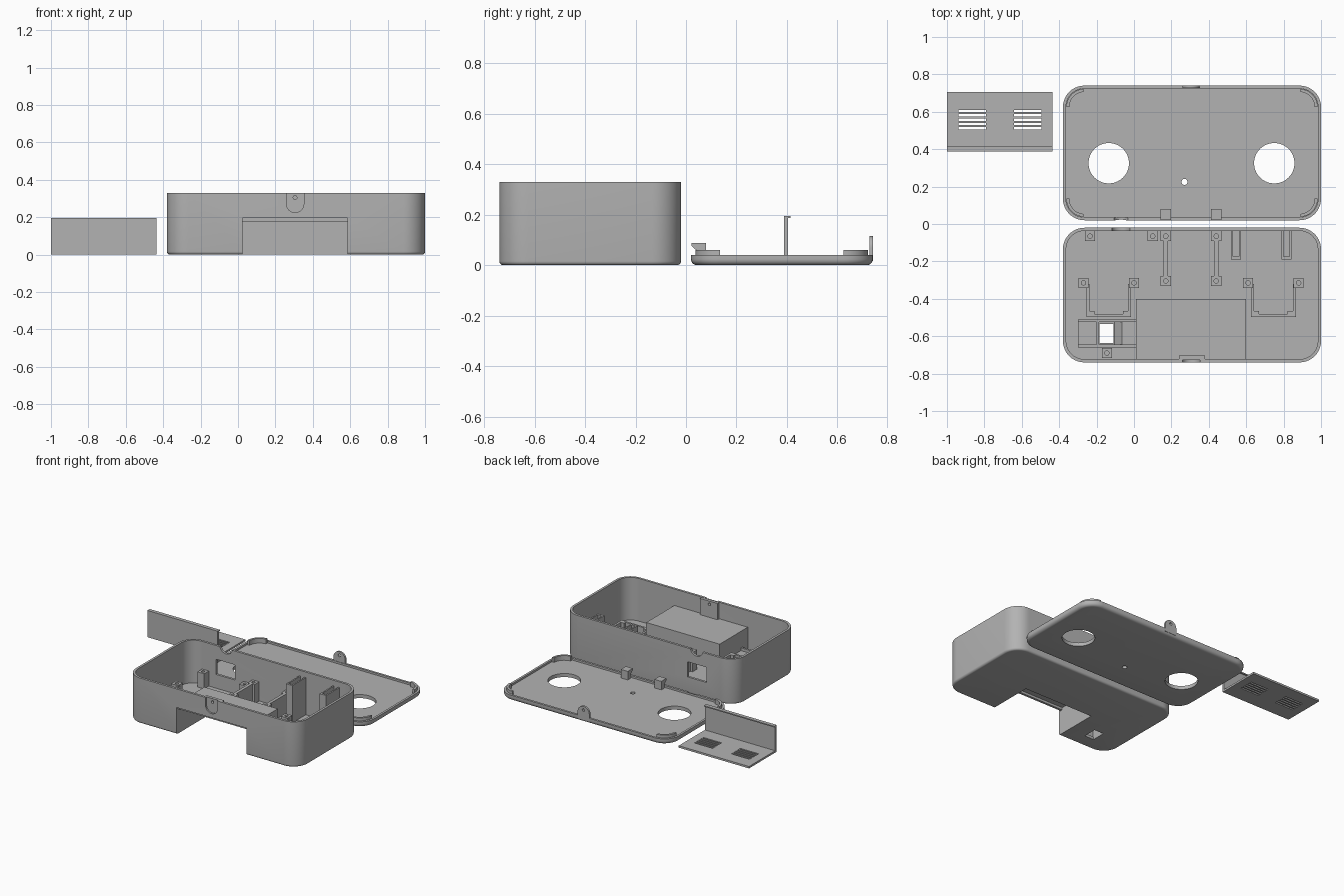
import bpy, bmesh, math
from mathutils import Vector

if "Cube" in bpy.data.objects:
    bpy.data.objects.remove(bpy.data.objects["Cube"], do_unlink=True)

grey = bpy.data.materials.new("light grey plastic")
grey.use_nodes = True
grey.diffuse_color = (0.45, 0.45, 0.45, 1)
grey.node_tree.nodes["Principled BSDF"].inputs["Base Color"].default_value = grey.diffuse_color


def finish(name, bm):
    bmesh.ops.recalc_face_normals(bm, faces=bm.faces)
    mesh = bpy.data.meshes.new(name)
    bm.to_mesh(mesh)
    bm.free()
    mesh.materials.append(grey)
    ob = bpy.data.objects.new(name, mesh)
    bpy.context.collection.objects.link(ob)
    return ob


def add_box(bm, x0, x1, y0, y1, z0, z1):
    vs = bmesh.ops.create_cube(bm, size=1)["verts"]
    for v in vs:
        v.co = Vector(((x0 + x1) / 2 + v.co.x * (x1 - x0),
                       (y0 + y1) / 2 + v.co.y * (y1 - y0),
                       (z0 + z1) / 2 + v.co.z * (z1 - z0)))


def boxes(name, *dims):
    bm = bmesh.new()
    for d in dims:
        add_box(bm, *d)
    return finish(name, bm)


def prism(name, outline, axis, a, b):
    """Extrude a 2D outline along x, y or z from a to b."""
    def place(p, t):
        return {"x": (t, p[0], p[1]), "y": (p[0], t, p[1]), "z": (p[0], p[1], t)}[axis]
    bm = bmesh.new()
    ends = [[bm.verts.new(place(p, t)) for p in outline] for t in (a, b)]
    for e in ends:
        bm.faces.new(e)
    n = len(outline)
    for i in range(n):
        j = (i + 1) % n
        bm.faces.new((ends[0][i], ends[0][j], ends[1][j], ends[1][i]))
    return finish(name, bm)


def arc(cx, cy, r, start, end, n):
    return [(cx + r * math.cos(math.radians(start + (end - start) * i / n)),
             cy + r * math.sin(math.radians(start + (end - start) * i / n))) for i in range(n + 1)]


def rounded(x0, x1, y0, y1, r):
    pts = []
    for cx, cy, a in ((x1 - r, y1 - r, 0), (x0 + r, y1 - r, 90),
                      (x0 + r, y0 + r, 180), (x1 - r, y0 + r, 270)):
        pts += arc(cx, cy, r, a, a + 90, 10)
    return pts


def shell(name, x0, x1, y0, y1, r, profile, closed=False):
    """Sweep an (inset, z) profile around a rounded rectangle."""
    bm = bmesh.new()
    rings = [[bm.verts.new((x, y, z)) for x, y in
              rounded(x0 + i, x1 - i, y0 + i, y1 - i, r - i)] for i, z in profile]
    pairs = list(zip(rings, rings[1:]))
    if closed:
        pairs.append((rings[-1], rings[0]))
    else:
        bm.faces.new(rings[0])
        bm.faces.new(rings[-1])
    for a, b in pairs:
        for i in range(len(a)):
            j = (i + 1) % len(a)
            bm.faces.new((a[i], a[j], b[j], b[i]))
    return finish(name, bm)


def cut(ob, *cutters):
    for c in cutters:
        c.hide_render = True
        m = ob.modifiers.new("cut", "BOOLEAN")
        m.operation, m.solver, m.object = "DIFFERENCE", "EXACT", c
        bpy.context.view_layer.objects.active = ob
        bpy.ops.object.modifier_apply(modifier="cut")
        bpy.data.objects.remove(c, do_unlink=True)


def cylinder(x, v, r, axis, a, b, n=40):
    return prism("cutter", arc(x, v, r, 0, 360 - 360 / n, n - 1), axis, a, b)


def fillet(f):
    return [(f * (1 - math.sin(t)), f * (1 - math.cos(t)))
            for t in (math.pi / 2 * i / 5 for i in range(6))]


# Case body: tray with rounded corners and bottom edge
L, R = -0.38, 1.0
TAB, TAB_R = 0.305, 0.047
body = shell("case_body", L, R, -0.74, -0.02, 0.115,
             fillet(0.016) + [(0, 0.33), (0.017, 0.33), (0.017, 0.02)])
tab_recess = [(TAB + TAB_R, 0.35), (TAB - TAB_R, 0.35)] + arc(TAB, 0.272, TAB_R, 180, 360, 16)
cut(body,
    boxes("cutter", (0.025, 0.585, -0.8, -0.41, -0.1, 0.195)),
    prism("cutter", tab_recess, "y", -0.76, -0.728),
    cylinder(-0.07, 0.34, 0.05, "y", -0.06, 0.0),
    boxes("cutter", (-0.15, 0.0, -0.06, 0.0, 0.12, 0.23)),
    boxes("cutter", (-0.185, -0.11, -0.635, -0.535, -0.1, 0.1)))

# Backing behind the latch recess, with the screw hole through it
backing = boxes("latch_backing", (0.24, 0.38, -0.728, -0.703, 0.205, 0.328))
for part in (backing, body):
    cut(part, cylinder(TAB, 0.305, 0.01, "y", -0.8, -0.69, 16))

# Battery bay: open at the front and below
boxes("battery_bay",
      (0.01, 0.6, -0.724, -0.4, 0.195, 0.21), (0.01, 0.6, -0.415, -0.4, 0.004, 0.2),
      (0.01, 0.025, -0.724, -0.4, 0.004, 0.2), (0.585, 0.6, -0.724, -0.4, 0.004, 0.2),
      (0.025, 0.585, -0.722, -0.705, 0.178, 0.2))


def post(name, x, y, top):
    ob = boxes(name, (x - 0.027, x + 0.027, y - 0.027, y + 0.027, 0.015, top))
    cut(ob, cylinder(x, y, 0.012, "z", top - 0.06, top + 0.05, 16))


# Round-sensor mounts: two posts joined by a U-shaped wall
for side, cx in (("right", -0.135), ("left", 0.745)):
    for s in (-1, 1):
        post(side + "_mount_post", cx + s * 0.135, -0.315, 0.13)
    boxes(side + "_mount_wall",
          *[(cx + s * 0.112 - 0.008, cx + s * 0.112 + 0.008, -0.495, -0.32, 0.015, 0.12) for s in (-1, 1)],
          (cx - 0.12, cx + 0.12, -0.497, -0.482, 0.015, 0.12),
          *[(cx + s * 0.095 - 0.018, cx + s * 0.095 + 0.018, -0.49, -0.465, 0.015, 0.12) for s in (-1, 1)])

# Circuit board rails, each with a post at both ends
for x in (0.17, 0.44):
    for y in (-0.065, -0.305):
        post("board_post", x, y, 0.16)
    boxes("board_rail", (x - 0.011, x + 0.011, -0.28, -0.09, 0.015, 0.16))

# Small board posts by the back wall
for x in (-0.235, 0.1):
    post("back_post", x, -0.065, 0.13)

# Tall slide-in channels
for x in (0.545, 0.815):
    boxes("channel", (x - 0.026, x - 0.016, -0.19, -0.03, 0.015, 0.29),
          (x + 0.016, x + 0.026, -0.19, -0.03, 0.015, 0.29),
          (x - 0.026, x + 0.026, -0.19, -0.175, 0.015, 0.29))

# Switch bay around the floor opening
boxes("switch_bay", (-0.3, 0.012, -0.525, -0.51, 0.015, 0.09),
      (-0.3, 0.012, -0.66, -0.645, 0.015, 0.09),
      (-0.2, -0.187, -0.65, -0.52, 0.015, 0.09),
      (-0.3, -0.2, -0.65, -0.52, 0.015, 0.035),
      (-0.065, 0.012, -0.65, -0.52, 0.015, 0.07))
prism("switch_ramp", [(-0.108, 0.015), (-0.065, 0.015), (-0.065, 0.07)], "y", -0.646, -0.524)
post("switch_post", -0.145, -0.69, 0.09)

# Lid: shallow tray with two large openings and a pin hole
lid = shell("lid", L, R, 0.02, 0.74, 0.115,
            fillet(0.024) + [(0, 0.04), (0.016, 0.04), (0.016, 0.026)])
cut(lid, *[cylinder(x, 0.325, 0.108, "z", -0.1, 0.2, 64) for x in (-0.135, 0.75)],
    cylinder(0.27, 0.225, 0.016, "z", -0.1, 0.2, 24),
    cylinder(-0.07, 0.052, 0.04, "y", 0.0, 0.034))

# Locating lips in the lid corners
lips = shell("lid_corner_lips", L, R, 0.02, 0.74, 0.115,
             [(0.018, 0.02), (0.018, 0.06), (0.034, 0.06), (0.034, 0.02)], closed=True)
cut(lips, boxes("cutter", (-0.27, 0.89, -0.1, 0.9, 0, 0.2)),
    boxes("cutter", (-0.6, 1.2, 0.135, 0.625, 0, 0.2)))

# Snap hooks along the lid's hinge side
hook = [(0.045, 0.02), (0.08, 0.02), (0.08, 0.088), (0.022, 0.088), (0.022, 0.076), (0.045, 0.056)]
for x in (0.17, 0.44):
    prism("snap_hook", hook, "x", x - 0.028, x + 0.028)

# Latch tab with a screw hole
tab = prism("latch_tab", [(TAB - TAB_R, 0.016), (TAB + TAB_R, 0.016)]
            + arc(TAB, 0.068, TAB_R, 0, 180, 16), "y", 0.727, 0.741)
cut(tab, cylinder(TAB, 0.088, 0.01, "y", 0.7, 0.76, 16))

# Battery cover: vented plate with an upright wall
plate = boxes("battery_cover_plate", (-1, -0.435, 0.39, 0.705, 0, 0.014))
for x in (-0.865, -0.568):
    cut(plate, boxes("cutter", *[(x - 0.074, x + 0.074, y - 0.006, y + 0.006, -0.1, 0.1)
                                 for y in (0.512 + 0.023 * i for i in range(5))]))
boxes("battery_cover_wall", (-1, -0.435, 0.388, 0.405, 0.003, 0.195),
      (-1, -0.435, 0.4, 0.415, 0.187, 0.195))

# Smooth the curves, keep the edges sharp
for ob in bpy.context.scene.objects:
    if ob.type == "MESH":
        bpy.ops.object.select_all(action="DESELECT")
        ob.select_set(True)
        bpy.context.view_layer.objects.active = ob
        bpy.ops.object.shade_smooth_by_angle(angle=math.radians(30))
